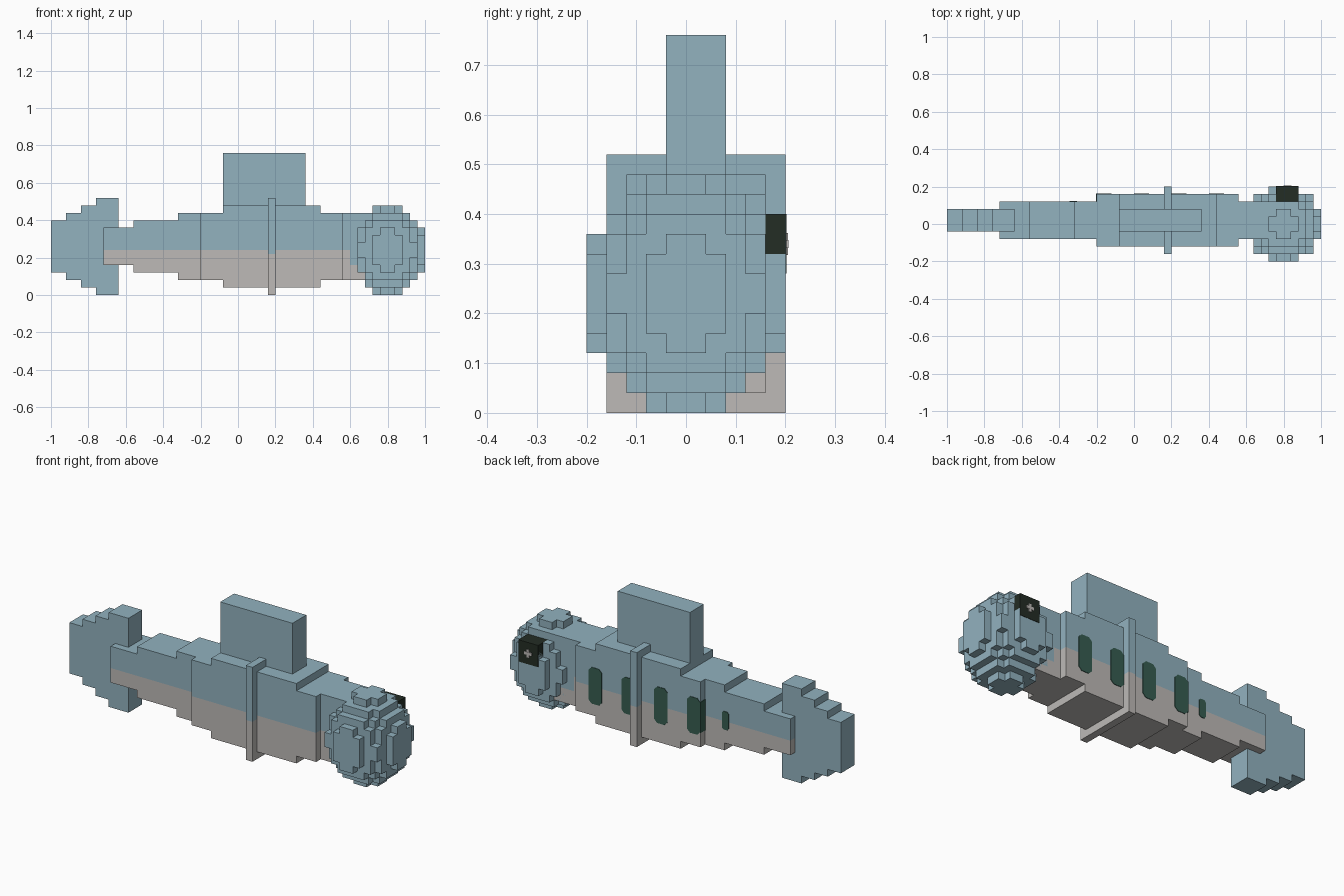
import bpy, bmesh
from itertools import product
from mathutils import Vector

cube = bpy.data.objects.get("Cube")
if cube:
    bpy.data.objects.remove(cube, do_unlink=True)


def material(name, rgb):
    m = bpy.data.materials.new(name)
    m.use_nodes = True
    m.diffuse_color = (*rgb, 1)
    m.node_tree.nodes["Principled BSDF"].inputs["Base Color"].default_value = (*rgb, 1)
    return m


BLUE = material("steel_blue", (0.287, 0.445, 0.521))
GREY = material("belly_grey", (0.509, 0.491, 0.474))
BLACK = material("eye_black", (0.017, 0.026, 0.018))
GREEN = material("spot_green", (0.037, 0.109, 0.082))


def finish(name, bm, *mats):
    mesh = bpy.data.meshes.new(name)
    bm.normal_update()
    bm.to_mesh(mesh)
    bm.free()
    for m in mats:
        mesh.materials.append(m)
    obj = bpy.data.objects.new(name, mesh)
    bpy.context.collection.objects.link(obj)
    return obj


def box(name, xs, ys, zs, mat=BLUE, belly=None):
    """Box from three ranges; faces below the belly height turn grey."""
    bm = bmesh.new()
    bmesh.ops.create_cube(bm, size=1)
    for v in bm.verts:
        v.co = [r[0] if c < 0 else r[1] for c, r in zip(v.co, (xs, ys, zs))]
    if belly is not None:
        bmesh.ops.bisect_plane(bm, geom=bm.verts[:] + bm.edges[:] + bm.faces[:],
                               plane_co=(0, 0, belly), plane_no=(0, 0, 1))
        for f in bm.faces:
            f.material_index = int(f.calc_center_median().z < belly)
    return finish(name, bm, mat, GREY)


# Stepped body: x start, x end, half width, half height, belly height
SECTIONS = [
    (-0.72, -0.56, 0.10, 0.10, 0.24), (-0.56, -0.32, 0.10, 0.14, 0.24),
    (-0.32, -0.20, 0.10, 0.18, 0.24), (-0.20, -0.08, 0.14, 0.18, 0.24),
    (-0.08, 0.44, 0.14, 0.22, 0.24), (0.44, 0.56, 0.14, 0.18, 0.24),
    (0.56, 0.60, 0.10, 0.18, 0.24), (0.60, 0.72, 0.10, 0.18, 0.16),
]
for i, (x0, x1, w, h, belly) in enumerate(SECTIONS):
    box(f"body_section_{i + 1}", (x0, x1), (0.02 - w, 0.02 + w),
        (0.26 - h, 0.26 + h), belly=belly)

# Ring around the body and the fin on the back
box("body_ring", (0.16, 0.20), (-0.16, 0.20), (0, 0.52), belly=0.22)
box("back_fin", (-0.08, 0.36), (-0.04, 0.08), (0.46, 0.76))

# Tail fin in steps that grow towards the body
for i in range(4):
    x0 = -1 + 0.08 * i
    box(f"tail_step_{i + 1}", (x0, x0 + (0.12 if i == 3 else 0.08)), (-0.04, 0.08),
        (0.12 - 0.04 * i, 0.40 + 0.04 * i))

# Head: an ellipsoid made of small cubes, outer faces only
U, CENTRE, RADII = 0.04, Vector((0.8, 0, 0.24)), (5, 5, 6)


def filled(cell):
    return sum(((c + 0.5) / r) ** 2 for c, r in zip(cell, RADII)) <= 1


bm = bmesh.new()
for cell in product(range(-6, 6), repeat=3):
    if not filled(cell):
        continue
    for axis, side in product(range(3), (0, 1)):
        near = list(cell)
        near[axis] += 2 * side - 1
        if filled(near):
            continue
        a, b = (axis + 1) % 3, (axis + 2) % 3
        corners = []
        for da, db in ((0, 0), (1, 0), (1, 1), (0, 1)):
            p = Vector(cell)
            p[axis] += side
            p[a] += da
            p[b] += db
            corners.append(bm.verts.new(CENTRE + p * U))
        bm.faces.new(corners if side else corners[::-1])
bmesh.ops.remove_doubles(bm, verts=bm.verts[:], dist=0.001)
finish("head", bm, BLUE)

# Eye block with a small cross-shaped glint
box("eye", (0.76, 0.88), (0.12, 0.202), (0.28, 0.40), BLACK)
for name, w, h in (("glint_bar", 0.022, 0.008), ("glint_post", 0.008, 0.022)):
    box(name, (0.82 - w, 0.82 + w), (0.20, 0.206 if w > h else 0.205),
        (0.34 - h, 0.34 + h), GREY)


def spot(name, x, y, z, w, h):
    """Thin plate with clipped corners on the rear side."""
    c = w * 0.45
    outline = [(w, h - c), (w - c, h), (c - w, h), (-w, h - c),
               (-w, c - h), (c - w, -h), (w - c, -h), (w, c - h)]
    bm = bmesh.new()
    face = bm.faces.new([bm.verts.new((x + a, y - 0.002, z + b)) for a, b in outline])
    out = bmesh.ops.extrude_face_region(bm, geom=[face])["geom"]
    bmesh.ops.translate(bm, vec=(0, 0.005, 0),
                        verts=[g for g in out if isinstance(g, bmesh.types.BMVert)])
    bmesh.ops.recalc_face_normals(bm, faces=bm.faces[:])
    finish(name, bm, GREEN)


# Row of spots along the rear side, the fourth wrapping round the step
for i in range(4):
    spot(f"side_spot_{i + 1}", 0.44 - 0.2 * i, 0.16, 0.245, 0.04, 0.1)
box("spot_wrap", (-0.203, -0.198), (0.12, 0.163), (0.16, 0.33), GREEN)
spot("small_spot", -0.325, 0.12, 0.245, 0.02, 0.05)
